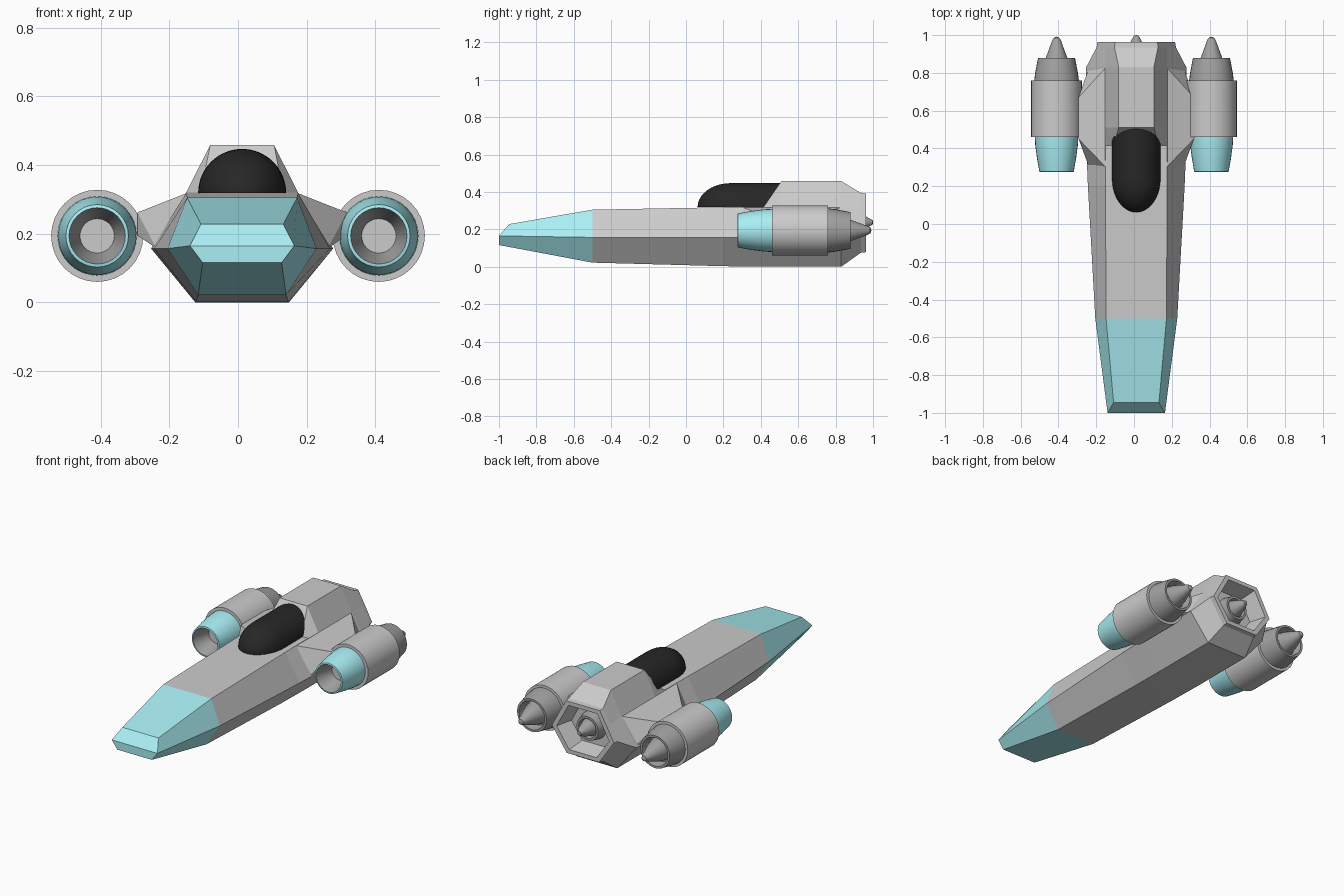
import bpy, bmesh
from math import sin, cos, pi, radians

if "Cube" in bpy.data.objects:
    bpy.data.objects.remove(bpy.data.objects["Cube"])

CX = 0.012          # hull centre line
EX, EZ = 0.41, 0.194  # engine axis


def material(name, rgb):
    m = bpy.data.materials.new(name)
    m.diffuse_color = (*rgb, 1)
    m.use_nodes = True
    m.node_tree.nodes["Principled BSDF"].inputs["Base Color"].default_value = m.diffuse_color
    return m


TEAL = material("teal", (0.4, 0.86, 0.91))
DARK = material("dark_metal", (0.36, 0.36, 0.36))
BLACK = material("black_glass", (0.02, 0.02, 0.02))


def finish(bm, name, mat=None, smooth=False):
    bmesh.ops.recalc_face_normals(bm, faces=bm.faces)
    me = bpy.data.meshes.new(name)
    bm.to_mesh(me)
    bm.free()
    ob = bpy.data.objects.new(name, me)
    bpy.context.collection.objects.link(ob)
    if mat:
        me.materials.append(mat)
    if smooth:
        bpy.ops.object.select_all(action='DESELECT')
        ob.select_set(True)
        bpy.context.view_layer.objects.active = ob
        bpy.ops.object.shade_smooth_by_angle(angle=radians(30))
    return ob


def section(y, *half):
    return [(w, y, z) for w, z in half]


def loft(name, sections, caps, mat=None):
    """Skin half-sections (bottom to top), mirrored about the hull centre."""
    bm = bmesh.new()
    rings = []
    for s in sections:
        right = [bm.verts.new((CX + w, y, z)) for w, y, z in s]
        left = [bm.verts.new((CX - w, y, z)) for w, y, z in s]
        rings.append(right + left[::-1])
    n = len(rings[0])
    for a, b in zip(rings, rings[1:]):
        for i in range(n):
            j = (i + 1) % n
            bm.faces.new((a[i], a[j], b[j], b[i]))
    for c in caps:
        r = rings[c]
        for k in range(n // 2 - 1):
            bm.faces.new((r[k], r[k + 1], r[n - 2 - k], r[n - 1 - k]))
    bmesh.ops.dissolve_limit(bm, angle_limit=0.002, verts=bm.verts, edges=bm.edges)
    return finish(bm, name, mat)


def lathe(name, profile, x, z, mat=None, arc=2 * pi, steps=32):
    """Revolve (radius, y) points about an axis parallel to y."""
    bm = bmesh.new()
    full = arc > 6
    count = steps if full else steps + 1
    rings = []
    for r, y in profile:
        if r == 0:
            rings.append([bm.verts.new((x, y, z))] * count)
        else:
            rings.append([bm.verts.new((x + r * cos(arc * i / steps), y,
                                        z + r * sin(arc * i / steps))) for i in range(count)])
    for a, b in zip(rings, rings[1:]):
        for i in range(steps):
            j = (i + 1) % count
            bm.faces.new(list(dict.fromkeys((a[i], a[j], b[j], b[i]))))
    return finish(bm, name, mat, True)


# Nose cone with a slanted upper front face
joint = section(-0.5, (0.128, 0.022), (0.217, 0.157), (0.16, 0.305), (0.1, 0.305))
tip = [(0.115, -1, 0.116), (0.152, -1, 0.165), (0.12, -0.945, 0.228), (0.08, -0.945, 0.228)]
loft("nose", [tip, joint], [0], TEAL)

# Main hull with raised rear hump and hollow hexagonal tail
tail = ((0.11, 0.075), (0.21, 0.22), (0.163, 0.308), (0.115, 0.394))


def inset(y, k):
    return section(y, *[(w * k, 0.235 + (z - 0.235) * k) for w, z in tail])


loft("hull", [
    joint,
    section(0.2, (0.135, 0.003), (0.256, 0.157), (0.163, 0.318), (0.1, 0.318)),
    section(0.415, (0.136, 0), (0.265, 0.157), (0.163, 0.32), (0.12, 0.32)),
    section(0.51, (0.136, 0), (0.265, 0.157), (0.163, 0.32), (0.093, 0.458)),
    section(0.83, (0.136, 0), (0.265, 0.157), (0.163, 0.32), (0.093, 0.458)),
    inset(0.935, 1), inset(0.963, 0.98), inset(0.963, 0.83), inset(0.86, 0.7),
], [-1])

# Canopy: half capsule running into the hump
nose_arc = [(0.128 * sin(pi / 2 * i / 10), 0.24 - 0.178 * cos(pi / 2 * i / 10)) for i in range(11)]
lathe("canopy", nose_arc + [(0.128, 0.52)], CX, 0.319, BLACK, arc=pi)

# Tail thruster
lathe("tail_thruster", [(0, 0.85), (0.085, 0.86), (0.072, 0.92), (0.058, 0.92), (0.052, 0.9),
                        (0.045, 0.92), (0.03, 0.965), (0.012, 0.998), (0, 1.0)], CX, 0.237, DARK)

for side, label in ((1, "right"), (-1, "left")):
    # Tapered pylon between hull shoulder and engine
    bm = bmesh.new()
    for w, z, y0, y1 in ((0.16, 0.319, 0.3, 0.83), (0.25, 0.158, 0.3, 0.83),
                         (0.305, 0.262, 0.45, 0.67), (0.305, 0.195, 0.45, 0.67)):
        for y in (y0, y1):
            bm.verts.new((CX + side * w, y, z))
    bmesh.ops.convex_hull(bm, input=bm.verts)
    finish(bm, label + "_pylon")

    # Engine: body, intake, inner duct, hub, nozzle and exhaust spike
    x = side * EX
    lathe(label + "_engine_body", [(0.1, 0.46), (0.134, 0.46), (0.134, 0.76), (0.1, 0.76)], x, EZ)
    lathe(label + "_intake", [(0.115, 0.46), (0.113, 0.42), (0.104, 0.35), (0.091, 0.277),
                              (0.082, 0.275)], x, EZ, TEAL)
    lathe(label + "_intake_duct", [(0.082, 0.275), (0.05, 0.38)], x, EZ, DARK)
    lathe(label + "_intake_hub", [(0.05, 0.38), (0, 0.38)], x, EZ)
    lathe(label + "_nozzle", [(0.118, 0.76), (0.113, 0.8), (0.098, 0.88), (0.085, 0.88),
                              (0.075, 0.83), (0, 0.83)], x, EZ, DARK)
    lathe(label + "_exhaust_spike", [(0.068, 0.83), (0.057, 0.88), (0.042, 0.92), (0.024, 0.97),
                                     (0.016, 0.985), (0, 0.992)], x, EZ, DARK)
